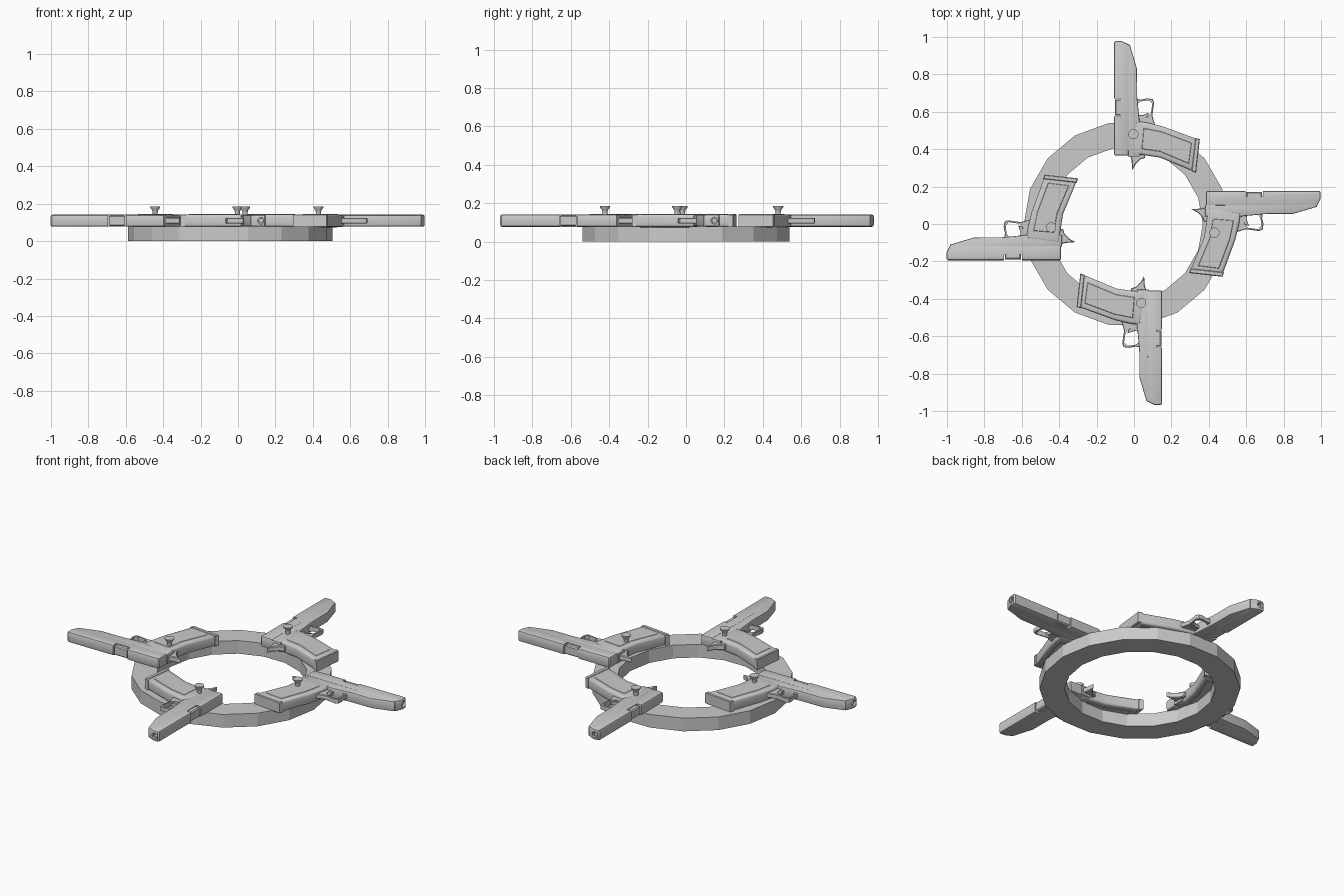
import bpy, bmesh, math
from mathutils import Matrix, Vector

if "Cube" in bpy.data.objects:
    bpy.data.objects.remove(bpy.data.objects["Cube"])

# Single plain grey
grey = bpy.data.materials.new("plain_grey")
grey.use_nodes = True
grey.diffuse_color = (0.6, 0.6, 0.6, 1)
grey.node_tree.nodes["Principled BSDF"].inputs["Base Color"].default_value = (0.6, 0.6, 0.6, 1)

MID = 0.109  # height of the pistols' centre plane


def make_object(name, bm):
    bmesh.ops.recalc_face_normals(bm, faces=bm.faces)
    mesh = bpy.data.meshes.new(name)
    bm.to_mesh(mesh)
    bm.free()
    mesh.materials.append(grey)
    obj = bpy.data.objects.new(name, mesh)
    bpy.context.collection.objects.link(obj)
    return obj


def prism(name, outline, half, bevel=0, segments=1, mid=MID):
    """Side profile extruded across the thickness, with softened rims."""
    bm = bmesh.new()
    face = bm.faces.new([bm.verts.new((x, y, mid - half)) for x, y in outline])
    ext = bmesh.ops.extrude_face_region(bm, geom=[face])["geom"]
    top = [v for v in ext if isinstance(v, bmesh.types.BMVert)]
    bmesh.ops.translate(bm, verts=top, vec=(0, 0, 2 * half))
    if bevel:
        rims = [e for e in bm.edges if abs(e.verts[0].co.z - e.verts[1].co.z) < 1e-5]
        bmesh.ops.bevel(bm, geom=rims, offset=bevel, segments=segments,
                        profile=0.5, affect='EDGES', clamp_overlap=True)
    return make_object(name, bm)


def box_outline(x0, x1, y0, y1):
    return [(x0, y0), (x1, y0), (x1, y1), (x0, y1)]


def rod(name, r0, r1, depth, matrix, sides=16):
    bm = bmesh.new()
    bmesh.ops.create_cone(bm, cap_ends=True, segments=sides, radius1=r0, radius2=r1,
                          depth=depth, matrix=matrix)
    return make_object(name, bm)


def carve(obj, cutters):
    """Cut shapes out of a part and bake the result."""
    for cutter in cutters:
        cutter.hide_render = True
        mod = obj.modifiers.new("cut", 'BOOLEAN')
        mod.operation = 'DIFFERENCE'
        mod.solver = 'EXACT'
        mod.object = cutter
    bpy.context.view_layer.update()
    baked = bpy.data.meshes.new_from_object(
        obj.evaluated_get(bpy.context.evaluated_depsgraph_get()))
    obj.modifiers.clear()
    obj.data = baked
    for cutter in cutters:
        bpy.data.objects.remove(cutter)


def smooth(obj, degrees=35):
    bpy.ops.object.select_all(action='DESELECT')
    obj.select_set(True)
    bpy.context.view_layer.objects.active = obj
    bpy.ops.object.shade_smooth_by_angle(angle=math.radians(degrees))


def lathe(name, profile, sides, closed, matrix):
    bm = bmesh.new()
    rings = [[bm.verts.new(matrix @ Vector((r * math.cos(a), r * math.sin(a), z)))
              for a in (2 * math.pi * i / sides for i in range(sides))]
             for r, z in profile]
    pairs = list(zip(rings, rings[1:])) + ([(rings[-1], rings[0])] if closed else [])
    for low, high in pairs:
        for i in range(sides):
            j = (i + 1) % sides
            bm.faces.new((low[i], low[j], high[j], high[i]))
    if not closed:
        bm.faces.new(rings[0])
        bm.faces.new(rings[-1])
    return make_object(name, bm)


# Faceted base ring
lathe("base_ring", [(0.41, 0), (0.547, 0), (0.547, 0.079), (0.41, 0.079)], 18, True,
      Matrix.Translation((-0.042, 0, 0)))

# Pistol parts, laid flat with the muzzle toward +x
along_x = Matrix.Rotation(math.pi / 2, 4, 'Y')
bore = Matrix.Translation((0.98, 0.148, MID)) @ along_x

slide = prism("slide", [(0.385, 0.098), (0.385, 0.17), (0.392, 0.176), (0.99, 0.176),
                        (0.998, 0.168), (0.998, 0.135), (0.978, 0.094)], 0.032, 0.01, 2)
carve(slide, [prism("port_cutter", box_outline(0.595, 0.69, 0.146, 0.2), 0.05),
              rod("bore_cutter", 0.018, 0.018, 0.08, bore)])

barrel = rod("barrel", 0.017, 0.017, 0.05, Matrix.Translation((0.96, 0.148, MID)) @ along_x)
carve(barrel, [rod("barrel_cutter", 0.011, 0.011, 0.08, bore)])
breech = prism("breech_block", box_outline(0.6, 0.685, 0.14, 0.171), 0.028, 0.006)

frame = prism("frame", [(0.38, 0.04), (0.38, 0.102), (0.975, 0.102), (0.978, 0.092),
                        (0.85, 0.054), (0.7, 0.053), (0.565, 0.04)], 0.03, 0.008, 2)
guard = prism("trigger_guard", [(0.53, 0.07), (0.69, 0.07), (0.685, 0.03), (0.692, 0),
                                (0.688, -0.03), (0.67, -0.038), (0.6, -0.028),
                                (0.545, -0.044), (0.53, -0.02)], 0.014, 0.003)
carve(guard, [prism("guard_cutter", [(0.585, 0.05), (0.665, 0.05), (0.677, 0.03),
                                     (0.68, -0.01), (0.665, -0.028), (0.61, -0.02),
                                     (0.59, 0)], 0.05)])
trigger = prism("trigger", [(0.57, 0.06), (0.605, 0.06), (0.602, 0.025), (0.615, -0.01),
                            (0.595, -0.005), (0.58, 0.02)], 0.01, 0.002)
grip = prism("grip", [(0.392, 0.085), (0.39, 0.03), (0.375, -0.07), (0.302, -0.245),
                      (0.475, -0.265), (0.543, -0.08), (0.562, 0), (0.57, 0.06)],
             0.033, 0.014, 3)
panel = prism("grip_panel", [(0.42, 0.03), (0.405, -0.07), (0.34, -0.225),
                             (0.455, -0.24), (0.515, -0.08), (0.535, 0.02)],
              0.035, 0.004)
foot = prism("grip_base_plate", [(0.303, -0.238), (0.293, -0.262), (0.474, -0.282),
                                 (0.481, -0.258)], 0.034, 0.004)
spur = prism("rear_spur", [(0.4, 0.095), (0.36, 0.083), (0.308, 0.079), (0.342, 0.06),
                           (0.366, 0.035), (0.374, 0.01), (0.4, 0.01)], 0.016, 0.004)
parts = [slide, barrel, breech, frame, guard, trigger, grip, panel, foot, spur]
for part in parts:
    smooth(part)

# Four pistols around the ring, each turned a quarter further and nudged
places = [("left", 0, (0, 0)), ("back", 90, (0.07, -0.02)),
          ("right", 180, (-0.005, -0.018)), ("front", 270, (-0.025, 0.03))]
for side, turn, (dx, dy) in places:
    place = Matrix.Translation((dx, dy, 0)) @ Matrix.Rotation(math.radians(turn), 4, 'Z')
    for part in parts:
        copy = bpy.data.objects.new(side + "_" + part.name, part.data)
        bpy.context.collection.objects.link(copy)
        copy.matrix_world = place
for part in parts:
    bpy.data.objects.remove(part)

# Flared knobs standing on the pistols
knob_profile = [(0.014, 0.12), (0.013, 0.152), (0.016, 0.165), (0.026, 0.178), (0.027, 0.184)]
spots = {"left": (0.43, -0.046), "back": (-0.003, 0.48),
         "right": (-0.443, -0.018), "front": (0.038, -0.422)}
for side, (x, y) in spots.items():
    smooth(lathe(side + "_knob", knob_profile, 20, False, Matrix.Translation((x, y, 0))), 40)
